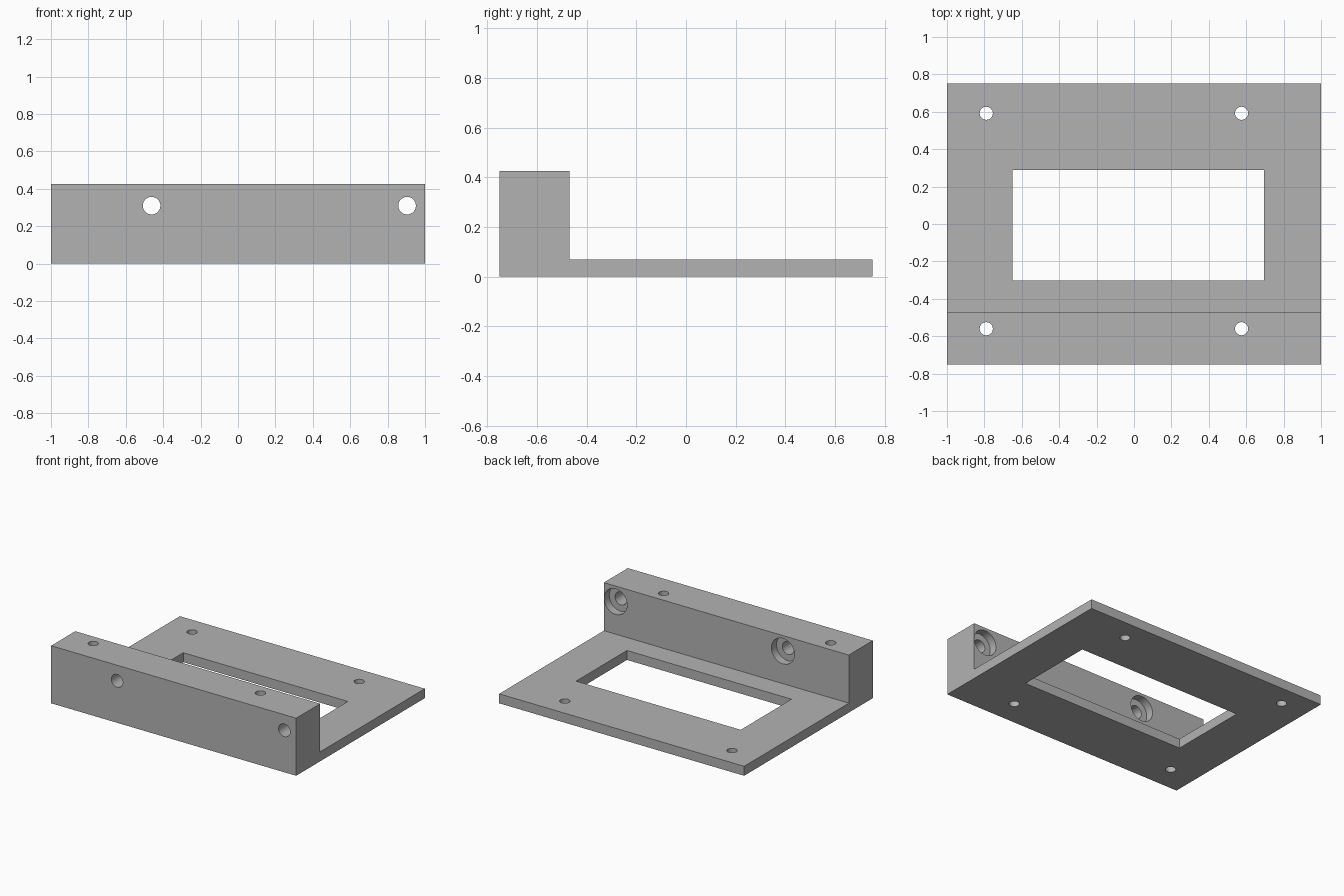
import bpy
import bmesh
import math
from mathutils import Matrix, Vector

if "Cube" in bpy.data.objects:
    bpy.data.objects.remove(bpy.data.objects["Cube"])

# Overall sizes
HALF_X, HALF_Y = 1.0, 0.75
PLATE_TOP, WALL_TOP, WALL_BACK = 0.07, 0.425, -0.47

grey = bpy.data.materials.new("plain grey")
grey.use_nodes = True
grey.diffuse_color = (0.45, 0.45, 0.45, 1)
grey.node_tree.nodes["Principled BSDF"].inputs["Base Color"].default_value = grey.diffuse_color


def add_object(name, bm):
    bmesh.ops.recalc_face_normals(bm, faces=bm.faces)
    mesh = bpy.data.meshes.new(name)
    bm.to_mesh(mesh)
    bm.free()
    mesh.materials.append(grey)
    obj = bpy.data.objects.new(name, mesh)
    bpy.context.collection.objects.link(obj)
    return obj


def cylinder(name, centre, radius, depth, axis):
    bm = bmesh.new()
    turn = Vector((0, 0, 1)).rotation_difference(Vector(axis)).to_matrix().to_4x4()
    bmesh.ops.create_cone(bm, cap_ends=True, segments=48, radius1=radius, radius2=radius,
                          depth=depth, matrix=Matrix.Translation(centre) @ turn)
    return add_object(name, bm)


def box(name, low, high):
    bm = bmesh.new()
    low, high = Vector(low), Vector(high)
    bmesh.ops.create_cube(bm, size=1, matrix=Matrix.Translation((low + high) / 2)
                          @ Matrix.Diagonal((*(high - low), 1)))
    return add_object(name, bm)


# L-shaped bracket: side profile extruded across the width
profile = [(-HALF_Y, 0), (HALF_Y, 0), (HALF_Y, PLATE_TOP), (WALL_BACK, PLATE_TOP),
           (WALL_BACK, WALL_TOP), (-HALF_Y, WALL_TOP)]
bm = bmesh.new()
side = bm.faces.new([bm.verts.new((-HALF_X, y, z)) for y, z in profile])
swept = bmesh.ops.extrude_face_region(bm, geom=[side])["geom"]
bmesh.ops.translate(bm, vec=(2 * HALF_X, 0, 0),
                    verts=[v for v in swept if isinstance(v, bmesh.types.BMVert)])
bracket = add_object("mounting_bracket", bm)

# Rectangular window in the plate
cutters = [box("window_cutter", (-0.65, -0.302, -0.1), (0.694, 0.29, 0.2))]

# Vertical screw holes through plate and wall
for x in (-0.79, 0.575):
    for y in (-0.56, 0.592):
        cutters.append(cylinder("screw_hole_cutter", (x, y, 0.2), 0.035, 1, (0, 0, 1)))

# Horizontal bolt holes through the wall, counterbored from behind
BORE_DEPTH = 0.06
for x in (-0.462, 0.904):
    cutters.append(cylinder("bolt_hole_cutter", (x, -0.6, 0.31), 0.047, 0.6, (0, 1, 0)))
    cutters.append(cylinder("counterbore_cutter", (x, WALL_BACK, 0.31), 0.094,
                            2 * BORE_DEPTH, (0, 1, 0)))

# Cut every opening, then drop the cutters
bpy.context.view_layer.objects.active = bracket
for cutter in cutters:
    cutter.hide_render = True
    mod = bracket.modifiers.new("cut", 'BOOLEAN')
    mod.operation = 'DIFFERENCE'
    mod.solver = 'EXACT'
    mod.object = cutter
    bpy.ops.object.modifier_apply(modifier=mod.name)
    bpy.data.objects.remove(cutter)

# Round holes smooth, edges sharp
bpy.ops.object.select_all(action='DESELECT')
bracket.select_set(True)
bpy.ops.object.shade_smooth_by_angle(angle=math.radians(30))
